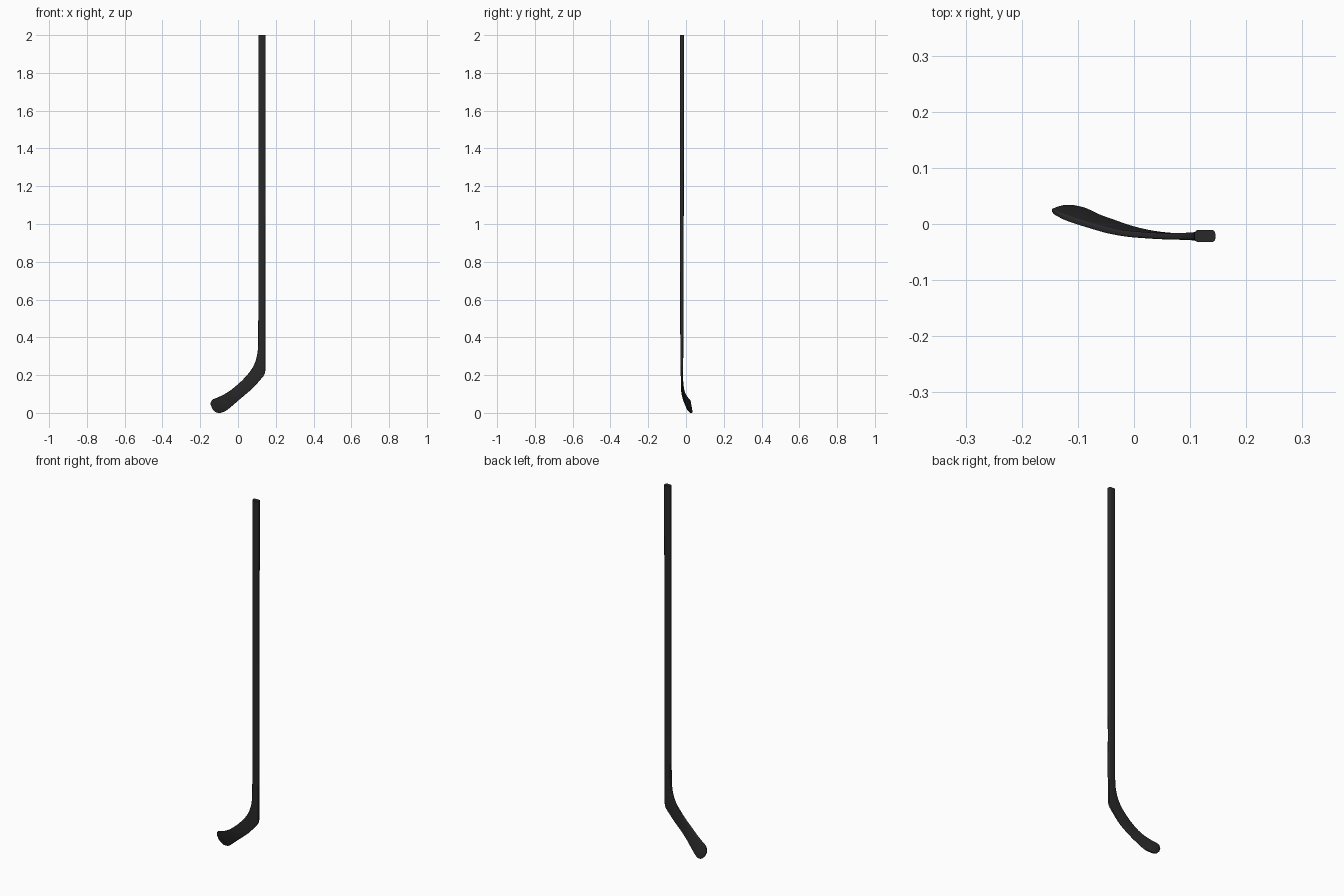
import bpy, bmesh, math
from mathutils import Vector

if "Cube" in bpy.data.objects:
    bpy.data.objects.remove(bpy.data.objects["Cube"])

black = bpy.data.materials.new("charcoal black")
black.diffuse_color = (0.022, 0.022, 0.022, 1)
black.use_nodes = True
black.node_tree.nodes["Principled BSDF"].inputs["Base Color"].default_value = black.diffuse_color

# Stations: inner edge (x, y, z), outer edge (x, y, z), thickness
shaft = [
    (.108, -.0215, 2.0, .145, -.0215, 2.0, .022),
    (.108, -.0215, 1.74, .145, -.0215, 1.74, .022),
    (.108, -.022, 1.0, .145, -.022, 1.0, .020),
    (.108, -.022, .60, .145, -.022, .60, .018),
]
blade = [
    (.107, -.022, .46, .145, -.022, .42, .017),
    (.105, -.022, .335, .145, -.022, .29, .015),
    (.092, -.022, .272, .145, -.022, .235, .013),
    (.075, -.022, .236, .140, -.022, .204, .012),
    (.053, -.022, .206, .118, -.022, .175, .011),
    (.020, -.020, .170, .080, -.022, .133, .011),
    (-.016, -.017, .138, .040, -.018, .098, .011),
    (-.050, -.011, .112, .000, -.009, .064, .011),
    (-.085, -.001, .092, -.035, .003, .034, .011),
    (-.110, .007, .081, -.060, .012, .014, .011),
    (-.127, .013, .074, -.083, .023, .003, .011),
    (-.137, .018, .068, -.105, .029, .000, .010),
    (-.143, .021, .058, -.122, .030, .007, .009),
    (-.146, .024, .046, -.136, .028, .022, .006),
]


def smooth(pts, steps):
    """Catmull-Rom interpolation through the stations."""
    out = []
    for i in range(len(pts) - 1):
        a, b, c, d = pts[max(i - 1, 0)], pts[i], pts[i + 1], pts[min(i + 2, len(pts) - 1)]
        for s in range(steps):
            t = s / steps
            out.append([.5 * (2 * q + (r - p) * t + (2 * p - 5 * q + 4 * r - u) * t * t
                              + (3 * q - p - 3 * r + u) * t ** 3)
                        for p, q, r, u in zip(a, b, c, d)])
    return out + [list(pts[-1])]


def section(st, corner=4):
    """Rounded rectangle spanning the inner and outer edge."""
    inner, outer, th = Vector(st[:3]), Vector(st[3:6]), st[6]
    mid, w = (inner + outer) / 2, outer - inner
    half, u = w.length / 2, w.normalized()
    y = Vector((0, 1, 0))
    n = (y - u * y.dot(u)).normalized()
    r = min(th * .32, half * .8)
    ring = []
    for q, (sx, sy) in enumerate([(1, 1), (-1, 1), (-1, -1), (1, -1)]):
        for k in range(corner + 1):
            ang = (q + k / corner) * math.pi / 2
            ring.append(mid + u * (sx * (half - r) + r * math.cos(ang))
                        + n * (sy * (th / 2 - r) + r * math.sin(ang)))
    return ring


# Shaft and blade lofted as one continuous piece
bm = bmesh.new()
rings = [[bm.verts.new(p) for p in section(s)] for s in shaft + smooth(blade, 3)]
for a, b in zip(rings, rings[1:]):
    for i in range(len(a)):
        j = (i + 1) % len(a)
        bm.faces.new((a[i], a[j], b[j], b[i]))
bm.faces.new(rings[0])
bm.faces.new(rings[-1])
bmesh.ops.recalc_face_normals(bm, faces=bm.faces)

mesh = bpy.data.meshes.new("hockey_stick")
bm.to_mesh(mesh)
bm.free()
mesh.materials.append(black)
stick = bpy.data.objects.new("hockey_stick", mesh)
bpy.context.collection.objects.link(stick)
bpy.context.view_layer.objects.active = stick
stick.select_set(True)
bpy.ops.object.shade_smooth_by_angle(angle=math.radians(35))
